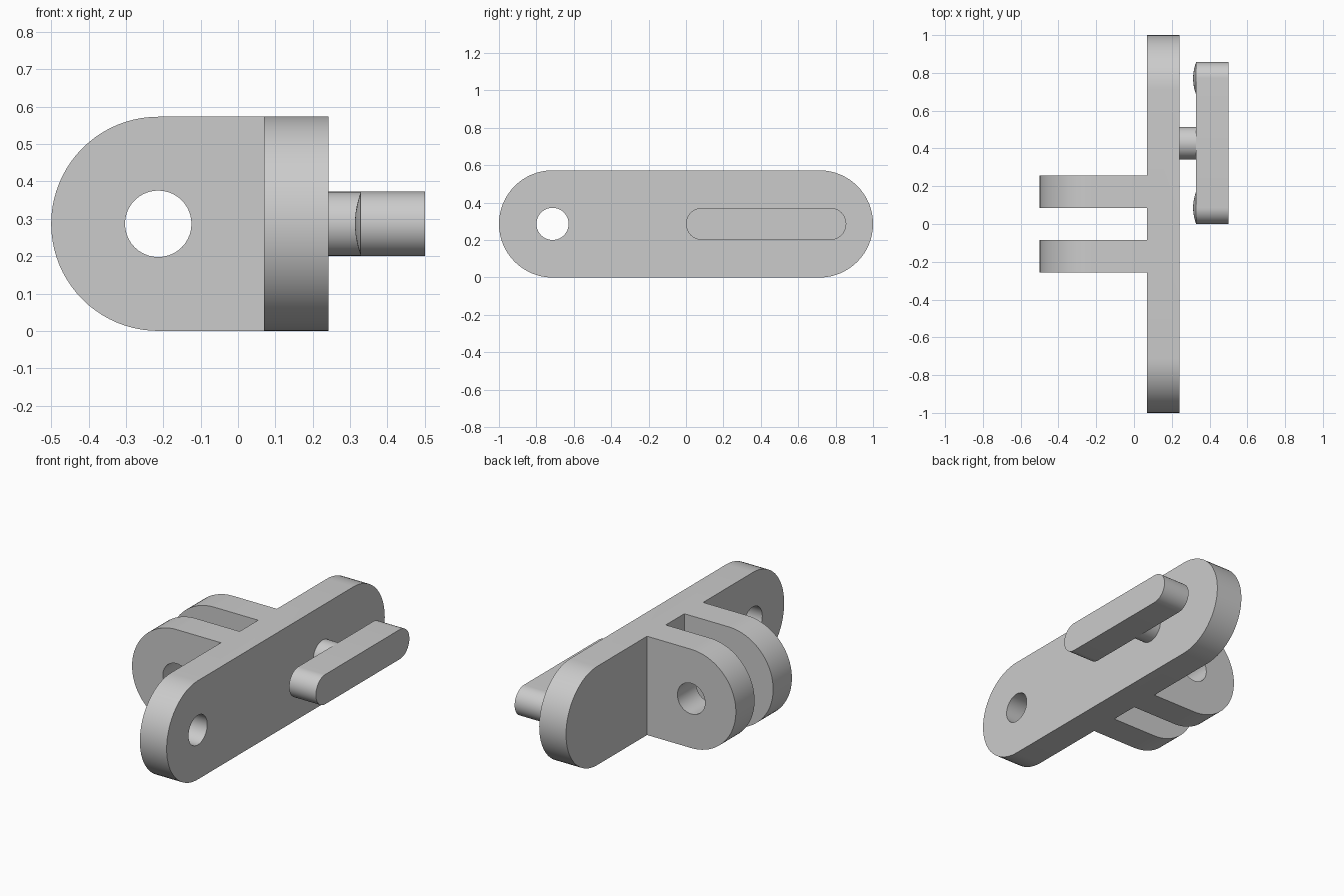
import bpy, bmesh, math
from mathutils import Matrix, Vector

if "Cube" in bpy.data.objects:
    bpy.data.objects.remove(bpy.data.objects["Cube"])

grey = bpy.data.materials.new("plain grey")
grey.use_nodes = True
colour = (0.6, 0.6, 0.6, 1)
grey.diffuse_color = colour
grey.node_tree.nodes["Principled BSDF"].inputs["Base Color"].default_value = colour

MID = 0.2865            # height of the centre line
R = MID                 # big end radius
r = 0.086               # hole, peg and toggle radius
T = 0.172               # thickness of every plate


def arc(u, radius, start, end, steps):
    return [(u + radius * math.cos(math.radians(start + (end - start) * i / steps)),
             MID + radius * math.sin(math.radians(start + (end - start) * i / steps)))
            for i in range(steps + 1)]


def stadium(u0, u1, radius, steps=32):
    return arc(u1 - radius, radius, -90, 90, steps) + arc(u0 + radius, radius, 90, 270, steps)


def circle(u, radius, steps=40):
    return arc(u, radius, 0, 360, steps)[:-1]


def extrude(name, outline, axis, low, high):
    """Extrude a (horizontal, z) outline along the x or y axis."""
    def place(u, z, d):
        return (d, u, z) if axis == "x" else (u, d, z)
    bm = bmesh.new()
    face = bm.faces.new([bm.verts.new(place(u, z, low)) for u, z in outline])
    moved = bmesh.ops.extrude_face_region(bm, geom=[face])["geom"]
    shift = Vector(place(0, 0, high - low))
    bmesh.ops.translate(bm, vec=shift, verts=[v for v in moved if isinstance(v, bmesh.types.BMVert)])
    return finish(name, bm)


def finish(name, bm):
    bmesh.ops.recalc_face_normals(bm, faces=bm.faces)
    mesh = bpy.data.meshes.new(name)
    bm.to_mesh(mesh)
    bm.free()
    mesh.materials.append(grey)
    obj = bpy.data.objects.new(name, mesh)
    bpy.context.collection.objects.link(obj)
    return obj


def combine(target, other, operation):
    """Apply a boolean and drop the helper."""
    mod = target.modifiers.new(operation, "BOOLEAN")
    mod.operation, mod.object, mod.solver = operation, other, "EXACT"
    bpy.context.view_layer.objects.active = target
    bpy.ops.object.modifier_apply(modifier=mod.name)
    bpy.data.objects.remove(other)


# Long plate with rounded ends and two hinge lugs behind it
body = extrude("bracket_body", stadium(-1, 1, R), "x", 0.07, 0.07 + T)
for low in (-0.257, 0.085):
    outline = arc(R - 0.5, R, 90, 270, 40) + [(0.15, 0), (0.15, 2 * MID)]
    lug = extrude("hinge_lug", outline, "y", low, low + T)
    combine(body, lug, "UNION")

# Pin hole through both lugs, screw hole at one end of the plate
combine(body, extrude("pin_cutter", circle(R - 0.5, 0.089), "y", -0.4, 0.4), "DIFFERENCE")
combine(body, extrude("screw_cutter", circle(R - 1, r), "x", -0.1, 0.4), "DIFFERENCE")

# Peg and toggle bar
peg = extrude("toggle_peg", circle(0.4285, r), "x", 0.242, 0.328)
bar = extrude("toggle_bar", stadium(0, 0.857, r), "x", 0.328, 0.5)
parts = [body, peg, bar]

# Shallow domed bumps on the inner face of the bar
height, base = 0.015, 0.083
ball = (base ** 2 + height ** 2) / (2 * height)
for name, y in (("near_bump", r), ("far_bump", 0.857 - r)):
    bm = bmesh.new()
    profile = [bm.verts.new((0.328 - height + ball * (1 - math.cos(a)), y, MID + ball * math.sin(a)))
               for a in (math.asin(base / ball) * i / 8 for i in range(9))]
    edges = [bm.edges.new(pair) for pair in zip(profile, profile[1:])]
    bmesh.ops.spin(bm, geom=profile + edges, cent=(0, y, MID), axis=(1, 0, 0),
                   angle=math.tau, steps=32)
    bmesh.ops.remove_doubles(bm, verts=bm.verts, dist=0.0001)
    rim = [e for e in bm.edges if e.is_boundary]
    bmesh.ops.holes_fill(bm, edges=rim, sides=0)
    parts.append(finish(name, bm))

# Smooth the round surfaces, keep the edges sharp
for obj in bpy.context.selected_objects:
    obj.select_set(False)
for obj in parts:
    obj.select_set(True)
bpy.context.view_layer.objects.active = body
bpy.ops.object.shade_smooth_by_angle(angle=math.radians(25))
